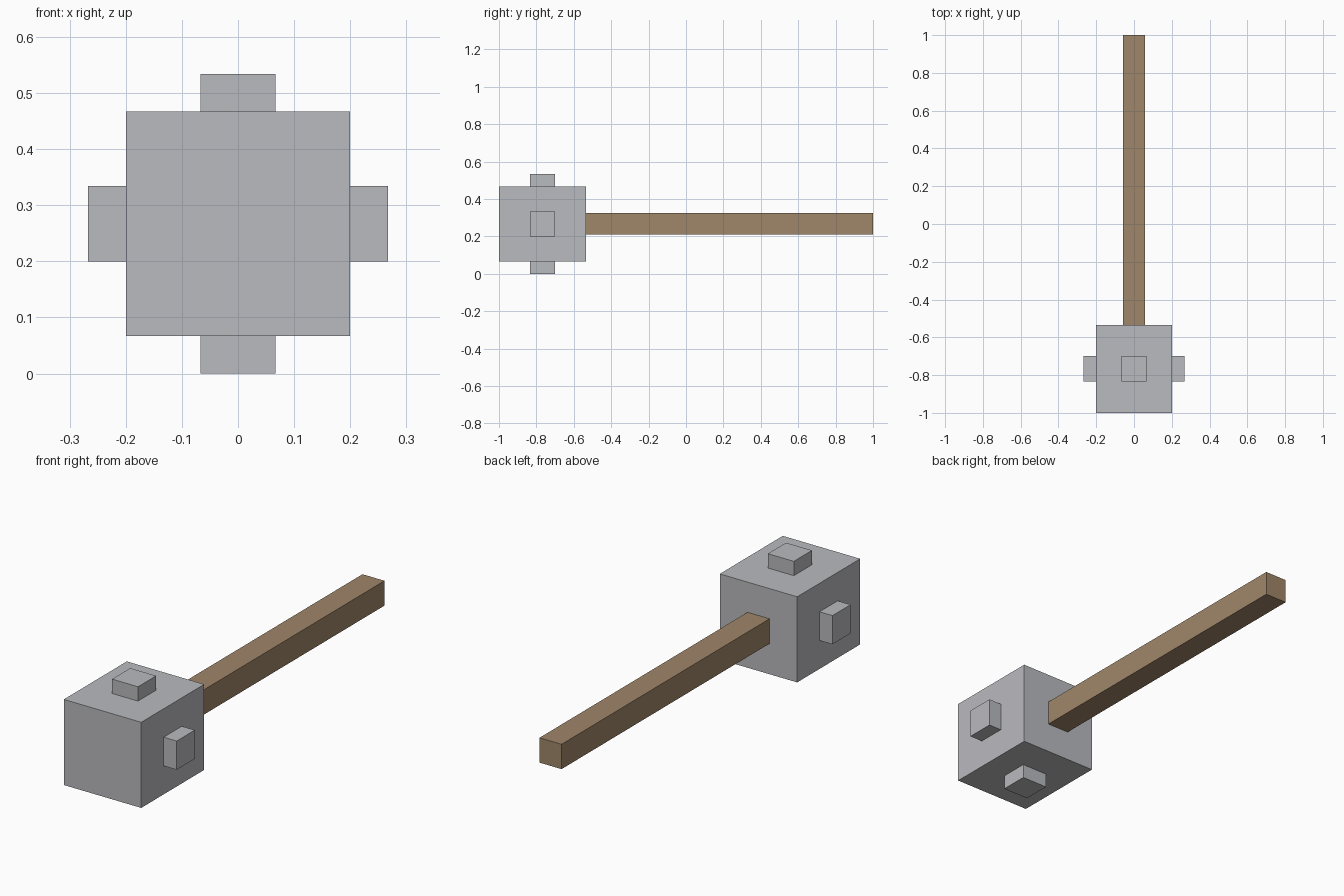
import bpy
from mathutils import Vector

if "Cube" in bpy.data.objects:
    bpy.data.objects.remove(bpy.data.objects["Cube"], do_unlink=True)


def material(name, rgb):
    mat = bpy.data.materials.new(name)
    mat.use_nodes = True
    color = (*rgb, 1.0)
    mat.diffuse_color = color
    mat.node_tree.nodes["Principled BSDF"].inputs["Base Color"].default_value = color
    return mat


def box(name, low, high, mat):
    low, high = Vector(low), Vector(high)
    bpy.ops.mesh.primitive_cube_add(size=1, location=(low + high) / 2)
    obj = bpy.context.object
    obj.name = name
    obj.scale = high - low
    bpy.ops.object.transform_apply(location=False, rotation=False, scale=True)
    obj.data.materials.append(mat)
    return obj


stone = material("stone grey", (0.49, 0.495, 0.52))
wood = material("wood brown", (0.35, 0.24, 0.143))

MID = 0.267      # height of the hammer's axis
HALF = 0.2       # half width of the head
STUD = 0.067     # half width and height of a stud
STUD_Y = -0.767

# Head and handle
box("head", (-HALF, -1, MID - HALF), (HALF, -0.535, MID + HALF), stone)
box("handle", (-0.057, -0.535, MID - 0.057), (0.057, 1, MID + 0.059), wood)

# One stud on each of the four long sides of the head
for name, dx, dz in (("left_stud", 1, 0), ("right_stud", -1, 0),
                     ("top_stud", 0, 1), ("bottom_stud", 0, -1)):
    reach = HALF + STUD / 2
    center = Vector((dx * reach, STUD_Y, MID + dz * reach))
    half = Vector((STUD / 2 if dx else STUD, STUD, STUD / 2 if dz else STUD))
    box(name, center - half, center + half, stone)
